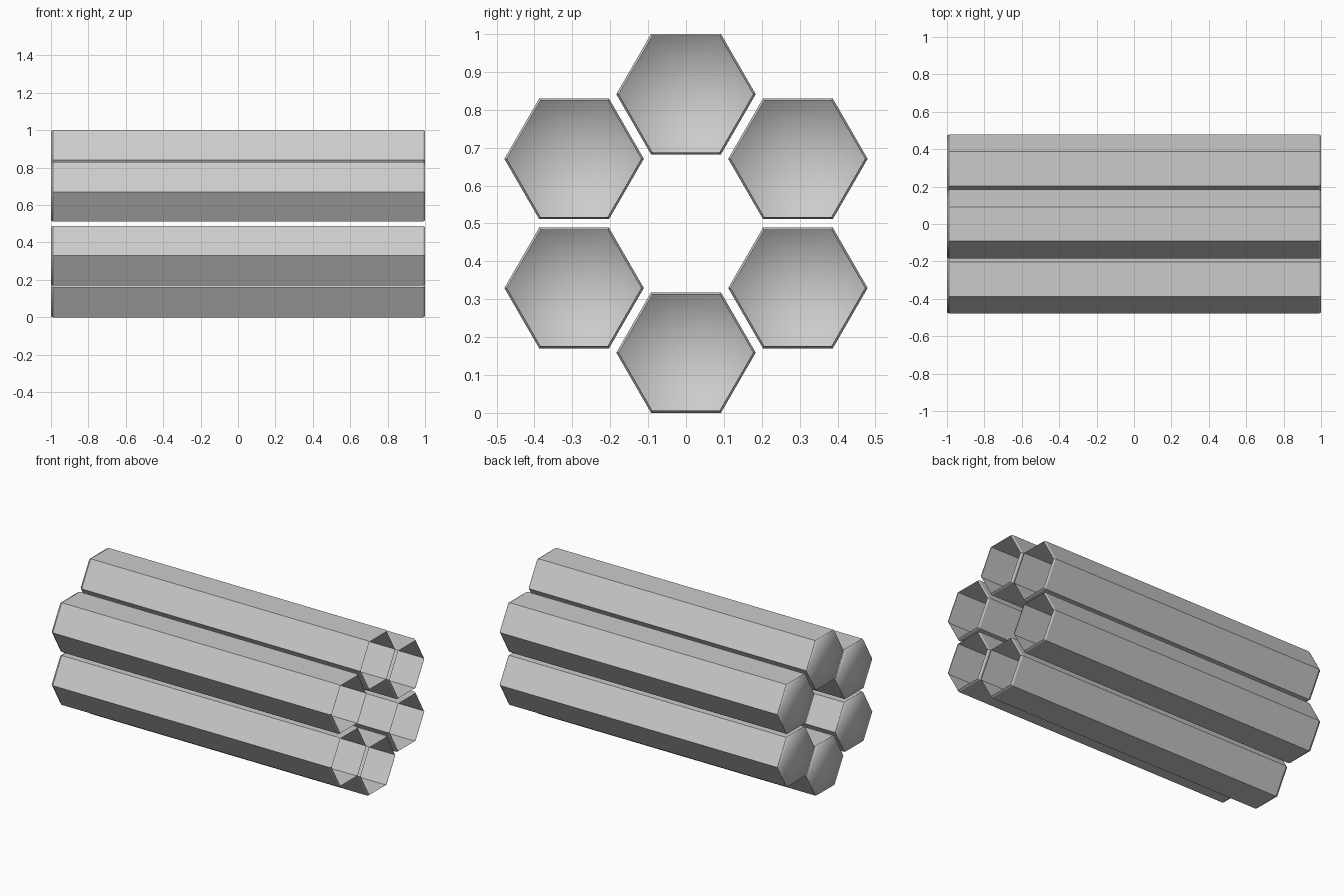
import bpy, bmesh, math

if "Cube" in bpy.data.objects:
    bpy.data.objects.remove(bpy.data.objects["Cube"])

HALF_LEN = 1.0
R = 0.184          # hexagon corner radius
RING = 0.341       # distance of each tube from the bundle axis


def hex_tube(name, cy, cz):
    """Six-sided tube along x: open at +x, closed at -x, softened rims."""
    bm = bmesh.new()
    sections = [(-HALF_LEN, R - 0.007), (-HALF_LEN + 0.012, R),
                (HALF_LEN - 0.012, R), (HALF_LEN, R - 0.007)]
    rings = []
    for x, r in sections:
        rings.append([bm.verts.new((x, r * math.cos(i * math.pi / 3),
                                    r * math.sin(i * math.pi / 3)))
                      for i in range(6)])
    # walls and rim chamfers
    for a, b in zip(rings, rings[1:]):
        for i in range(6):
            j = (i + 1) % 6
            bm.faces.new((a[i], a[j], b[j], b[i]))
    # closed end, fanned from its centre
    centre = bm.verts.new((-HALF_LEN, 0, 0))
    for i in range(6):
        bm.faces.new((centre, rings[0][(i + 1) % 6], rings[0][i]))
    bmesh.ops.recalc_face_normals(bm, faces=bm.faces)
    # make sure the open shell faces outward
    bm.normal_update()
    if centre.link_faces[0].normal.x > 0:
        bmesh.ops.reverse_faces(bm, faces=bm.faces)
    # crisp walls, softly shaded end cap
    for f in bm.faces:
        f.smooth = True
    for e in bm.edges:
        e.smooth = any(v.co.x < -HALF_LEN + 0.001 for v in e.verts)
    mesh = bpy.data.meshes.new(name)
    bm.to_mesh(mesh)
    bm.free()
    obj = bpy.data.objects.new(name, mesh)
    obj.location = (0, cy, cz)
    bpy.context.collection.objects.link(obj)
    return obj


# ring of six tubes around an empty centre
for k in range(6):
    ang = math.pi / 2 + k * math.pi / 3
    hex_tube(f"hex_tube_{k + 1}", RING * math.cos(ang), 0.5 + RING * math.sin(ang))
